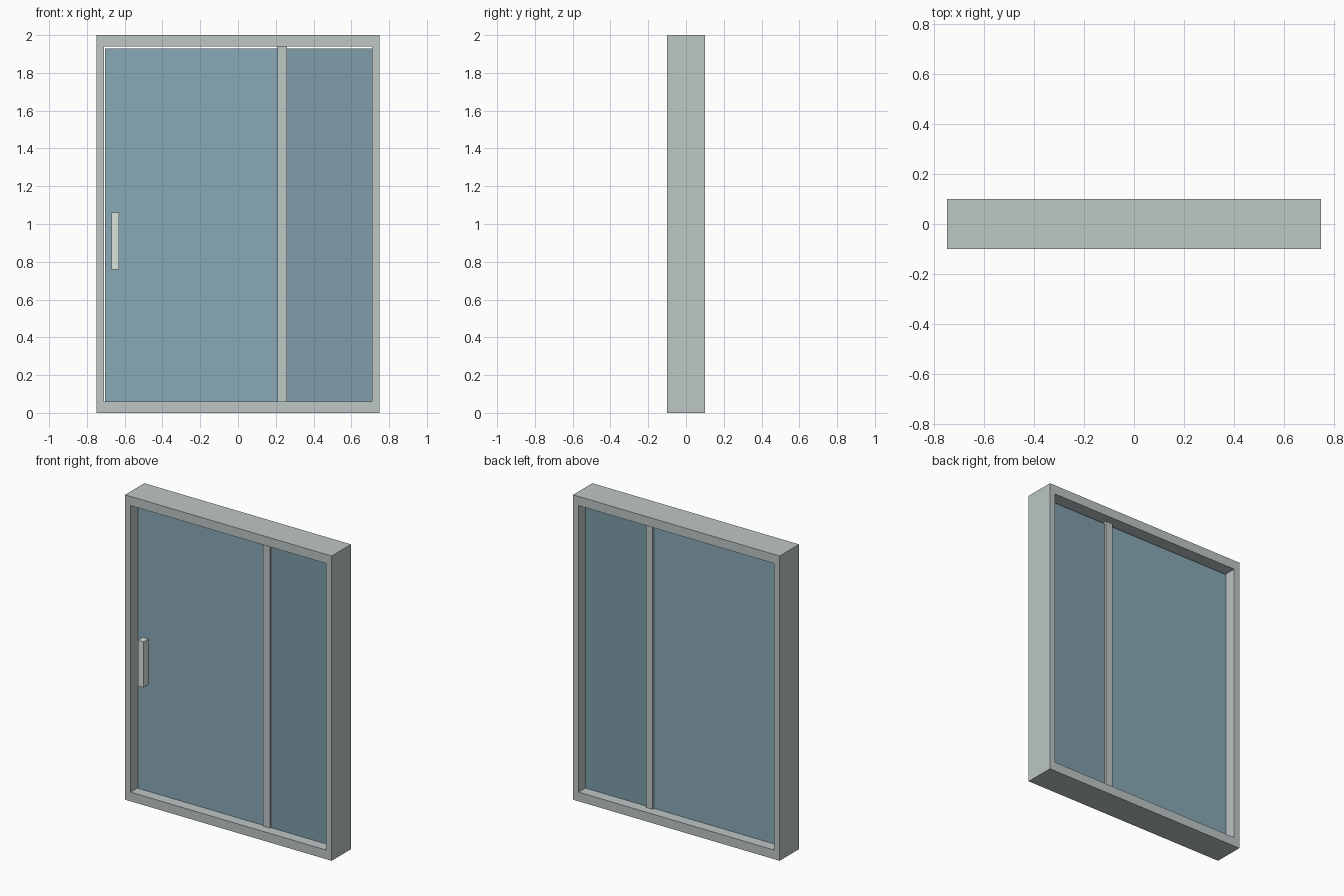
import bpy, bmesh

if "Cube" in bpy.data.objects:
    bpy.data.objects.remove(bpy.data.objects["Cube"])


def material(name, rgb):
    m = bpy.data.materials.new(name)
    m.diffuse_color = (*rgb, 1)
    m.use_nodes = True
    m.node_tree.nodes["Principled BSDF"].inputs["Base Color"].default_value = m.diffuse_color
    return m


def make_object(name, bm, mat):
    bmesh.ops.recalc_face_normals(bm, faces=bm.faces)
    me = bpy.data.meshes.new(name)
    bm.to_mesh(me)
    bm.free()
    me.materials.append(mat)
    ob = bpy.data.objects.new(name, me)
    bpy.context.collection.objects.link(ob)
    return ob


def box(name, x, y, z, mat):
    bm = bmesh.new()
    bmesh.ops.create_cube(bm, size=1)
    for v in bm.verts:
        v.co = [lo + (c + 0.5) * (hi - lo) for c, (lo, hi) in zip(v.co, (x, y, z))]
    return make_object(name, bm, mat)


def ring(name, outer, inner, y, mat):
    # Rectangular frame: outer and inner are (x0, x1, z0, z1)
    bm = bmesh.new()

    def loop(r, yy):
        x0, x1, z0, z1 = r
        return [bm.verts.new((a, yy, b)) for a, b in ((x0, z0), (x1, z0), (x1, z1), (x0, z1))]

    loops = [loop(outer, y[0]), loop(inner, y[0]), loop(inner, y[1]), loop(outer, y[1])]
    for k in range(4):
        a, b = loops[k], loops[(k + 1) % 4]
        for i in range(4):
            j = (i + 1) % 4
            bm.faces.new((a[i], a[j], b[j], b[i]))
    return make_object(name, bm, mat)


frame_mat = material("frame_metal", (0.51, 0.57, 0.56))
glass_mat = material("door_glass", (0.25, 0.40, 0.47))
dark_mat = material("side_glass", (0.21, 0.34, 0.40))
handle_mat = material("handle_metal", (0.70, 0.77, 0.71))

# Outer frame
ring("door_frame", (-0.75, 0.75, 0, 2), (-0.71, 0.71, 0.06, 1.94), (-0.1, 0.1), frame_mat)
# Upright between the panes
box("mullion", (0.21, 0.26), (-0.04, 0.045), (0.06, 1.94), frame_mat)
# Door pane leaves a thin gap at the left and top
box("door_pane", (-0.704, 0.21), (-0.03, 0.03), (0.06, 1.93), glass_mat)
box("side_pane", (0.26, 0.71), (-0.03, 0.03), (0.06, 1.93), dark_mat)
# Pull handle on the front
box("handle", (-0.67, -0.63), (-0.08, -0.03), (0.76, 1.06), handle_mat)
